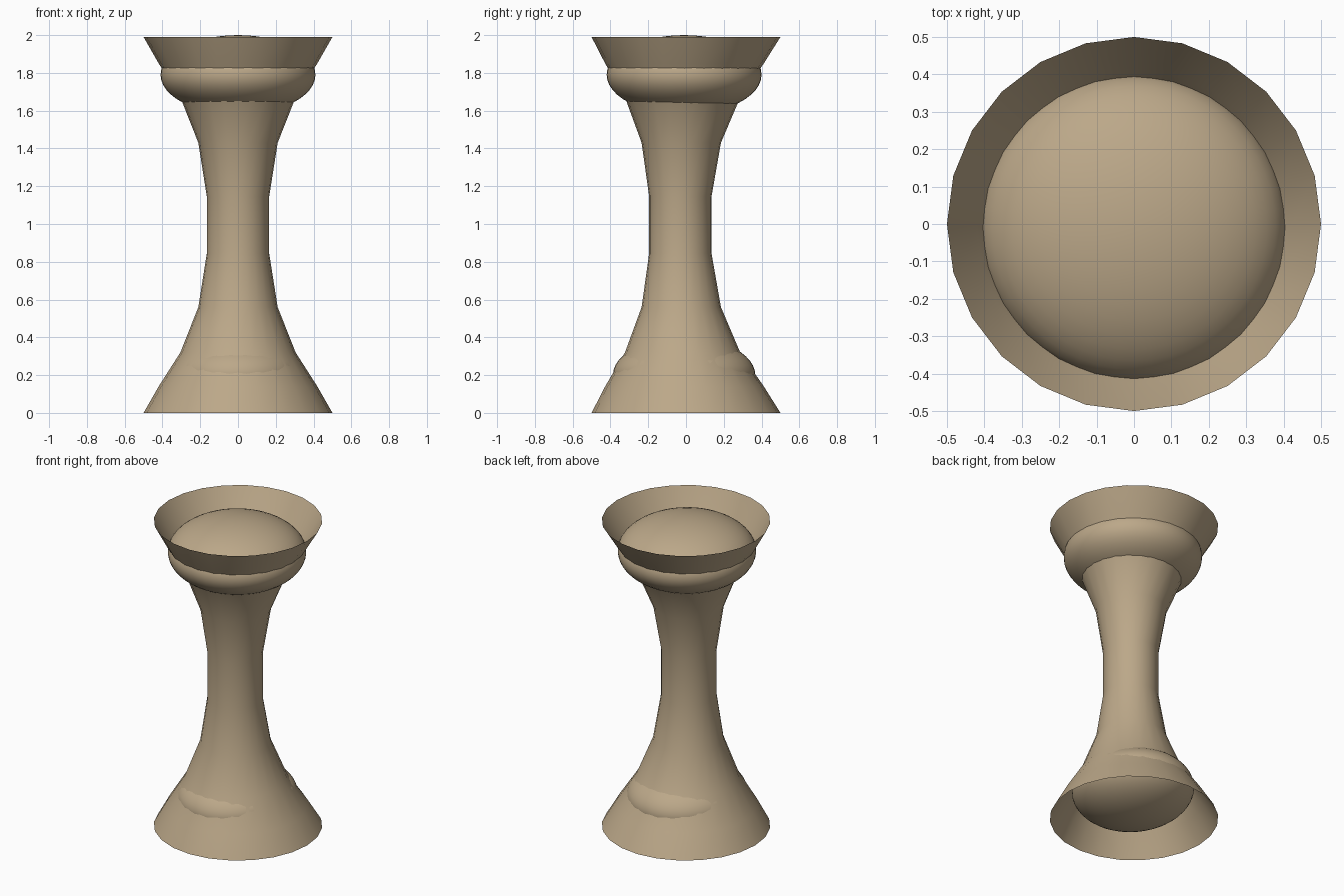
import bpy, bmesh
from math import cos, sin, tau

if "Cube" in bpy.data.objects:
    bpy.data.objects.remove(bpy.data.objects["Cube"])


def finish(bm, name, smooth=True):
    bmesh.ops.recalc_face_normals(bm, faces=bm.faces)
    for f in bm.faces:
        f.smooth = smooth
    me = bpy.data.meshes.new(name)
    bm.to_mesh(me)
    bm.free()
    ob = bpy.data.objects.new(name, me)
    bpy.context.collection.objects.link(ob)
    return ob


# Flared hourglass tube, open at both ends, its waist leaning slightly forward
# (radius, height, y shift) for the lower half; mirrored for the upper half
lower = [(0.50, 0.0, 0.0), (0.42, 0.14, -0.008), (0.305, 0.32, -0.018),
         (0.21, 0.56, -0.025), (0.165, 0.845, -0.03)]
profile = lower + [(r, 1.99 - z, y) for r, z, y in reversed(lower)]
SIDES = 24
bm = bmesh.new()
rings = [[bm.verts.new((r * cos(tau * i / SIDES), y + r * sin(tau * i / SIDES), z))
          for i in range(SIDES)] for r, z, y in profile]
for a, b in zip(rings, rings[1:]):
    for i in range(SIDES):
        j = (i + 1) % SIDES
        bm.faces.new((a[i], a[j], b[j], b[i]))
finish(bm, "hourglass_body")


# Flattened balls sitting in the two flared ends
def ball(name, centre, radii):
    bm = bmesh.new()
    bmesh.ops.create_uvsphere(bm, u_segments=48, v_segments=24, radius=1)
    bmesh.ops.scale(bm, vec=radii, verts=bm.verts)
    bmesh.ops.translate(bm, vec=centre, verts=bm.verts)
    finish(bm, name)


ball("top_cushion", (0, -0.01, 1.79), (0.41, 0.41, 0.21))
ball("base_cushion", (0, -0.01, 0.20), (0.352, 0.377, 0.20))

# Warm tan finish
mat = bpy.data.materials.new("tan")
mat.diffuse_color = (0.50, 0.39, 0.25, 1)
mat.use_nodes = True
mat.node_tree.nodes["Principled BSDF"].inputs["Base Color"].default_value = mat.diffuse_color
for ob in bpy.context.collection.objects:
    ob.data.materials.append(mat)
